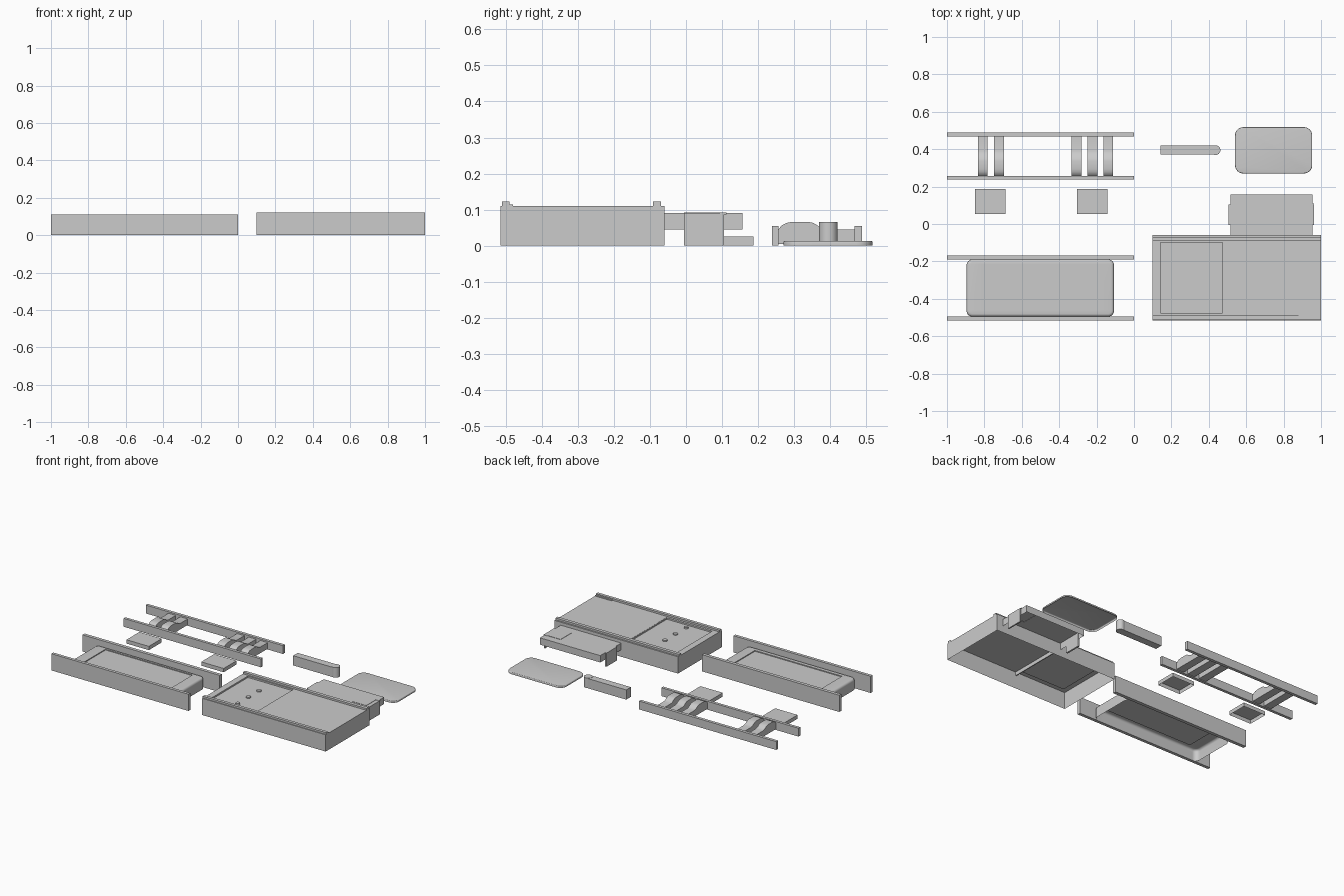
import bpy, bmesh, math
from mathutils import Vector

if "Cube" in bpy.data.objects:
    bpy.data.objects.remove(bpy.data.objects["Cube"])


def finish(name, bm):
    bmesh.ops.recalc_face_normals(bm, faces=bm.faces)
    me = bpy.data.meshes.new(name)
    bm.to_mesh(me)
    bm.free()
    ob = bpy.data.objects.new(name, me)
    bpy.context.collection.objects.link(ob)
    bpy.context.view_layer.objects.active = ob
    ob.select_set(True)
    bpy.ops.object.shade_smooth_by_angle(angle=math.radians(35))
    ob.select_set(False)
    return ob


def block(name, x, y, z, open_bottom=False, corner=0, rim=0, panel=None, drop=0):
    """Box from ranges; optional open underside, rounded edges and stepped panel."""
    bm = bmesh.new()
    bmesh.ops.create_cube(bm, size=1)
    for v in bm.verts:
        v.co = [r[0] + (c + 0.5) * (r[1] - r[0]) for c, r in zip(v.co, (x, y, z))]
    if corner:
        edges = [e for e in bm.edges if abs(e.verts[0].co.z - e.verts[1].co.z) > 1e-4]
        bmesh.ops.bevel(bm, geom=edges, offset=corner, segments=6, profile=0.5, affect='EDGES')
    if rim:
        edges = [e for e in bm.edges if all(abs(v.co.z - z[1]) < 1e-5 for v in e.verts)]
        bmesh.ops.bevel(bm, geom=edges, offset=rim, segments=4, profile=0.5, affect='EDGES')
    bm.normal_update()
    if open_bottom:
        low = [f for f in bm.faces if f.normal.z < -0.9]
        bmesh.ops.delete(bm, geom=low, context='FACES')
    if panel:
        for axis in (0, 1):
            for p in panel[axis]:
                n = Vector((1, 0, 0)) if axis == 0 else Vector((0, 1, 0))
                bmesh.ops.bisect_plane(bm, geom=bm.verts[:] + bm.edges[:] + bm.faces[:],
                                       plane_co=n * p, plane_no=n)
        bm.normal_update()
        centre = []
        for f in bm.faces:
            c = f.calc_center_median()
            if (f.normal.z > 0.9 and panel[0][0] < c.x < panel[0][1]
                    and panel[1][0] < c.y < panel[1][1]):
                centre.append(f)
        for f in bmesh.ops.extrude_discrete_faces(bm, faces=centre)['faces']:
            bmesh.ops.translate(bm, vec=(0, 0, drop), verts=f.verts[:])
    return finish(name, bm)


def cylinder(name, x, y, z, r, n=32):
    bm = bmesh.new()
    bmesh.ops.create_cone(bm, cap_ends=True, segments=n, radius1=r, radius2=r, depth=z[1] - z[0])
    bmesh.ops.translate(bm, vec=(x, y, sum(z) / 2), verts=bm.verts[:])
    return finish(name, bm)


# long tray with two side rails
block("tray_rail_front", (-1, 0), (-0.515, -0.495), (0, 0.11))
block("tray_rail_back", (-1, 0), (-0.19, -0.168), (0, 0.11))
block("tray", (-0.895, -0.107), (-0.495, -0.19), (0, 0.075), True, 0.03, 0.015,
      ((-0.815, -0.18), (-0.46, -0.215)), -0.006)

# large open-bottomed housing with recessed panel and top rails
block("housing", (0.1, 1), (-0.515, -0.06), (0, 0.11), True,
      panel=((0.142, 0.475), (-0.475, -0.1)), drop=-0.01)
block("housing_rail_front", (0.1, 1), (-0.51, -0.49), (0.11, 0.122))
block("housing_rail_back", (0.1, 1), (-0.092, -0.07), (0.11, 0.122))
block("housing_strip", (0.88, 1), (-0.49, -0.48), (0.11, 0.114))
block("housing_rib", (0.472, 0.478), (-0.513, -0.062), (0.085, 0.109))
for i, y in enumerate((-0.22, -0.33, -0.44)):
    cylinder(f"panel_stud_{i}", 0.307, y, (0.1, 0.108), 0.014, 20)

# bridge cover with hanging end flaps
block("bridge_cover", (0.515, 0.955), (-0.06, 0.157), (0.045, 0.09), True,
      panel=((0.838, 0.938), (-0.005, 0.108)), drop=0.002)
block("bridge_flap_left", (0.505, 0.516), (-0.005, 0.105), (0, 0.09))
block("bridge_flap_right", (0.954, 0.963), (-0.005, 0.105), (0, 0.09))
block("bridge_latch", (0.938, 0.96), (0.095, 0.112), (0.086, 0.092))

# hollow square pads
for side, x in (("left", -0.85), ("right", -0.305)):
    block(f"pad_{side}", (x, x + 0.163), (0.053, 0.187), (0, 0.025), True)

# ladder of two rails joined by curved ribs
block("ladder_rail_front", (-1, 0), (0.238, 0.257), (0, 0.055))
block("ladder_rail_back", (-1, 0), (0.468, 0.488), (0, 0.055))
PROFILE = [(0.257, 0.005), (0.257, 0.046), (0.266, 0.056), (0.279, 0.063), (0.295, 0.066),
           (0.338, 0.066), (0.353, 0.063), (0.365, 0.056), (0.375, 0.049), (0.39, 0.045),
           (0.468, 0.045), (0.468, 0.005)]
for i, x in enumerate((-0.835, -0.748, -0.335, -0.249, -0.164)):
    bm = bmesh.new()
    face = bm.faces.new([bm.verts.new((x, y, z)) for y, z in PROFILE])
    new = bmesh.ops.extrude_face_region(bm, geom=[face])['geom']
    bmesh.ops.translate(bm, vec=(0.053, 0, 0),
                        verts=[g for g in new if isinstance(g, bmesh.types.BMVert)])
    finish(f"ladder_rib_{i}", bm)

# small bar with rounded end
block("bar", (0.142, 0.434), (0.371, 0.419), (0, 0.064))
cylinder("bar_end", 0.436, 0.395, (0, 0.066), 0.026)

# thin plate with rounded corners
block("plate", (0.54, 0.953), (0.27, 0.518), (0, 0.013), True, 0.045, 0.005)
